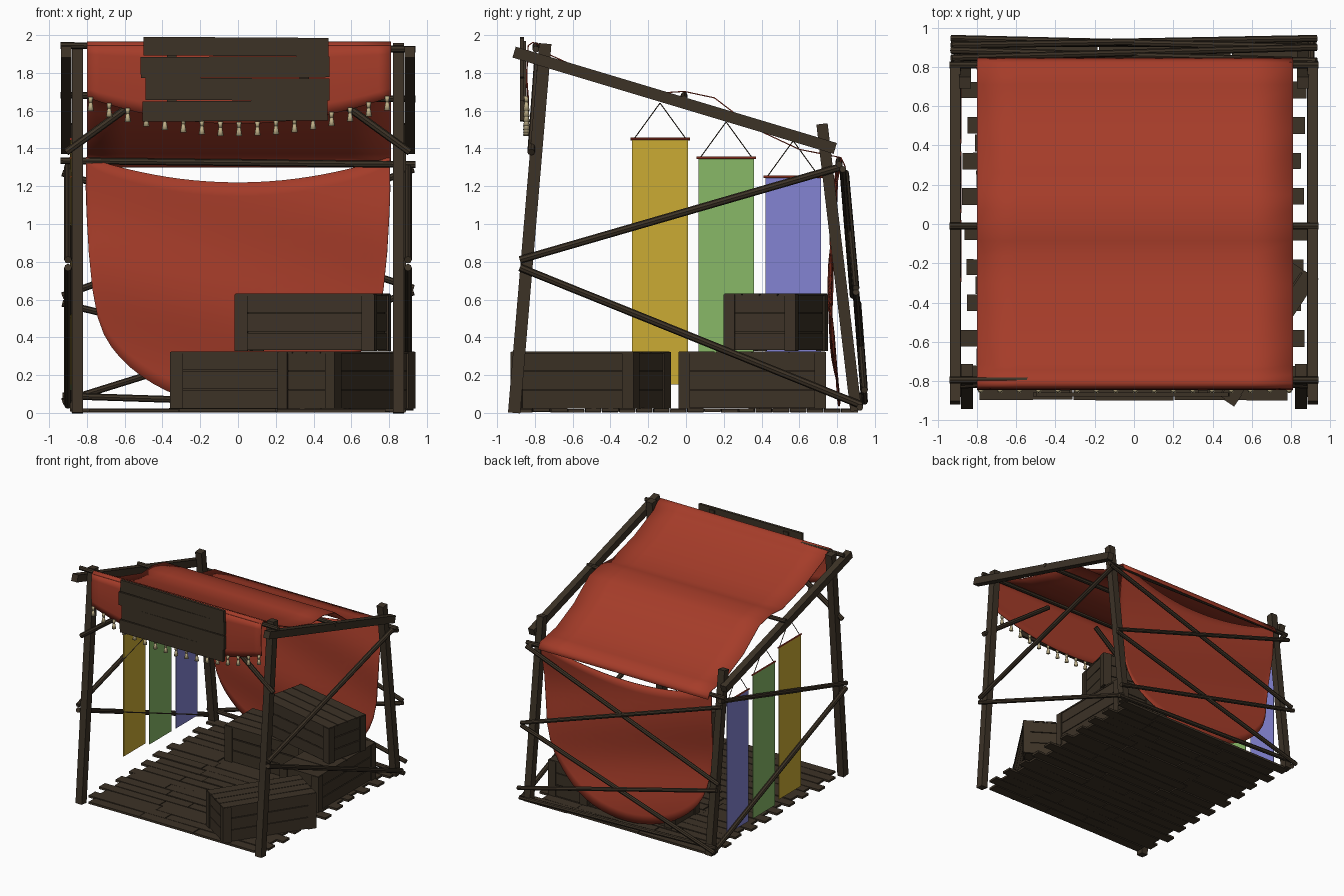
import bpy, bmesh, math, random
from mathutils import Matrix, Vector

if "Cube" in bpy.data.objects:
    bpy.data.objects.remove(bpy.data.objects["Cube"])
random.seed(4)


def material(name, r, g, b):
    m = bpy.data.materials.new(name)
    lin = [((c / 255 + 0.055) / 1.055) ** 2.4 for c in (r, g, b)]
    m.diffuse_color = (*lin, 1)
    m.use_nodes = True
    m.node_tree.nodes["Principled BSDF"].inputs["Base Color"].default_value = m.diffuse_color
    return m


WOOD = material("dark wood", 60, 50, 38)
RED = material("red cloth", 165, 60, 41)
YELLOW = material("yellow cloth", 203, 171, 52)
GREEN = material("green cloth", 136, 184, 103)
BLUE = material("blue cloth", 132, 132, 210)
CREAM = material("cream tassel", 190, 175, 135)


def finish(bm, name, mat, smooth=False, thick=0):
    bmesh.ops.recalc_face_normals(bm, faces=bm.faces)
    for f in bm.faces:
        f.smooth = smooth
    me = bpy.data.meshes.new(name)
    bm.to_mesh(me)
    bm.free()
    me.materials.append(mat)
    ob = bpy.data.objects.new(name, me)
    bpy.context.collection.objects.link(ob)
    if thick:
        mod = ob.modifiers.new("thickness", 'SOLIDIFY')
        mod.thickness = thick
        mod.offset = 0
    return ob


def box(bm, size, loc, rot=None):
    m = Matrix.Translation(loc) @ (rot or Matrix()) @ Matrix.Diagonal((*size, 1))
    bmesh.ops.create_cube(bm, size=1, matrix=m)


def beam(bm, a, b, w, d):
    """Square timber between two points in a plane of constant x."""
    a, b = Vector(a), Vector(b)
    z = (b - a).normalized()
    y = z.cross(Vector((1, 0, 0))).normalized()
    x = y.cross(z)
    rot = Matrix((x, y, z)).transposed().to_4x4()
    box(bm, (w, d, (b - a).length), (a + b) / 2, rot)


def pole(bm, a, b, r, r2=None, n=8):
    a, b = Vector(a), Vector(b)
    q = (b - a).to_track_quat('Z', 'Y').to_matrix().to_4x4()
    bmesh.ops.create_cone(bm, cap_ends=True, segments=n, radius1=r, radius2=r2 or r,
                          depth=(b - a).length, matrix=Matrix.Translation((a + b) / 2) @ q)


def sheet(name, mat, nu, nv, fn, thick=0.006):
    """Cloth surface from a function of two 0-1 parameters."""
    bm = bmesh.new()
    g = [[bm.verts.new(fn(i / nu, j / nv)) for j in range(nv + 1)] for i in range(nu + 1)]
    for i in range(nu):
        for j in range(nv):
            bm.faces.new((g[i][j], g[i + 1][j], g[i + 1][j + 1], g[i][j + 1]))
    return finish(bm, name, mat, True, thick)


# Corner posts, sloping roof beams and side braces
for s, side in ((-1, "left"), (1, "right")):
    bm = bmesh.new()
    beam(bm, (s * .85, -.91, 0), (s * .85, -.745, 1.955), .06, .065)
    finish(bm, side + "_front_post", WOOD)
    bm = bmesh.new()
    beam(bm, (s * .86, .9, .01), (s * .86, .72, 1.53), .06, .06)
    finish(bm, side + "_back_post", WOOD)
    bm = bmesh.new()
    beam(bm, (s * .91, -.91, 1.91), (s * .91, .79, 1.40), .055, .06)
    finish(bm, side + "_roof_beam", WOOD)
    bm = bmesh.new()
    pole(bm, (s * .9, -.88, .81), (s * .9, .83, 1.305), .02)
    pole(bm, (s * .9, -.88, .77), (s * .9, .93, .04), .02)
    finish(bm, side + "_side_braces", WOOD)
    bm = bmesh.new()
    pole(bm, (s * .91, -.82, 1.38), (s * .25, -.785, 1.86), .02)
    finish(bm, side + "_front_strut", WOOD)

# Roof poles running across
for name, y, z in (("front", -.795, 1.935), ("middle", -.01, 1.672), ("back", .81, 1.325)):
    bm = bmesh.new()
    pole(bm, (-.94, y, z + .01), (.94, y, z - .01), .018)
    finish(bm, name + "_roof_pole", WOOD)

# Crossed braces and bottom rail on the back
bm = bmesh.new()
for a, b in (((.93, .83, 1.29), (-.93, .885, .62)), ((.93, .9, .66), (-.93, .845, 1.27)),
             ((.93, .9, .64), (-.93, .945, .06)), ((.93, .945, .12), (-.93, .91, .58)),
             ((.93, .92, .03), (-.93, .92, .09))):
    pole(bm, a, b, .018)
finish(bm, "back_braces", WOOD)

# Floor of staggered planks
bm = bmesh.new()
rows = 20
for i in range(rows):
    y = -.855 + i * 1.72 / (rows - 1)
    end = .87 if i % 2 else .80
    x0, x1 = -end - random.uniform(-.02, .02), end + random.uniform(-.02, .02)
    cuts = [x0, random.uniform(-.45, -.1), random.uniform(.15, .5), x1]
    for a, b in zip(cuts, cuts[1:]):
        box(bm, (b - a - .006, random.uniform(.08, .088), .018),
            ((a + b) / 2, y, .012 + random.uniform(-.002, .004)),
            Matrix.Rotation(random.uniform(-.008, .008), 4, 'Z'))
finish(bm, "floor_planks", WOOD)


# Slatted crates
def crate(name, cx, cy, z0, lx, ly, angle):
    bm = bmesh.new()
    h, t = .30, .012
    base = Matrix.Translation((cx, cy, z0)) @ Matrix.Rotation(angle, 4, 'Z')

    def part(size, loc):
        bmesh.ops.create_cube(bm, size=1, matrix=base @ Matrix.Translation(loc)
                              @ Matrix.Diagonal((*size, 1)))
    part((lx - .05, ly - .05, h - .03), (0, 0, h / 2))
    for k in range(3):
        z = .05 + k * .1
        w = .094 + random.uniform(-.003, .003)
        for s in (-1, 1):
            part((lx - .02, t, w), (0, s * (ly / 2 - .016), z))
            part((t, ly - .02, w), (s * (lx / 2 - .016), 0, z))
    for sx in (-1, 1):
        for sy in (-1, 1):
            part((.07, t, h), (sx * (lx / 2 - .035), sy * (ly / 2 - .006), h / 2))
            part((t, .06, h), (sx * (lx / 2 - .006), sy * (ly / 2 - .03), h / 2))
    for k in range(4):
        part((lx - .01, ly / 4 - .006, t), (0, ly * (k - 1.5) / 4, h - .002))
    finish(bm, name, WOOD)


crate("front_crate", .575, -.505, .022, .78, .36, math.radians(56.5))
crate("right_crate", .605, .35, .022, .37, .78, 0)
crate("left_crate", .025, .52, .022, .77, .38, 0)
crate("top_crate", .395, .475, .328, .76, .39, math.radians(-13))

# Roof cloth, sagging between the poles
prof = [(-.835, 1.945), (-.81, 1.962), (-.77, 1.945), (-.72, 1.895), (-.455, 1.775), (-.16, 1.692),
        (-.01, 1.702), (.15, 1.668), (.365, 1.505), (.6, 1.395), (.82, 1.352), (.845, 1.30)]


def roof(u, v):
    k = v * (len(prof) - 1)
    i = min(int(k), len(prof) - 2)
    f = k - i
    y, z = [prof[i][c] * (1 - f) + prof[i + 1][c] * f for c in (0, 1)]
    return (-.8 + 1.61 * u, y, z)


sheet("roof_cloth", RED, 8, 22, roof)


# Front valance with curved lower edge
def hem(x):
    return 1.53 + .14 * (x / .8) ** 2


def valance(u, v):
    x = -.8 + 1.61 * u
    return (x, -.835 - .008 * math.sin(v * 3.14), 1.945 + (hem(x) - 1.945) * v)


sheet("front_valance", RED, 24, 6, valance)


# Back cloth with sagging top and rounded bottom
def back(u, v):
    s = math.sin((u - .5) * math.pi)
    top = 1.355 - .135 * (1 - s * s)
    low = min(.035 + .7 * (1 - math.sqrt(max(0, 1 - s * s))) + .45 * abs(s) ** 30, 1.3)
    z = low + (top - low) * v
    y = .81 - .045 * math.sin(math.pi * min(1, z / 1.36)) + .012 * math.sin(z * 9 + s * 2)
    return (.805 * s, y, z)


sheet("back_cloth", RED, 32, 16, back)

# Tassels along the valance hem
bm = bmesh.new()
for i in range(17):
    x = -.78 + i * 1.57 / 16
    z = hem(x) + .01
    pole(bm, (x, -.845, z), (x, -.845, z - .03), .013, .010)
    pole(bm, (x, -.845, z - .03), (x, -.845, z - .075), .009, .017)
finish(bm, "tassels", CREAM, True)

# Sign made of four rough blank boards
bm = bmesh.new()
for x0, x1, z0, z1, tilt in ((-.50, .48, 1.89, 1.988, .006), (-.515, .485, 1.775, 1.886, -.004),
                             (-.49, .485, 1.655, 1.772, .005), (-.505, .475, 1.545, 1.652, -.006)):
    box(bm, (x1 - x0, .022, z1 - z0), ((x0 + x1) / 2, -.868, (z0 + z1) / 2),
        Matrix.Rotation(tilt, 4, 'Y'))
for x in (-.35, .35):
    box(bm, (.05, .012, .40), (x, -.852, 1.77))
finish(bm, "sign_boards", WOOD)

# Hanging side banners with rods and cords
for name, mat, y0, y1, z0, z1 in (("yellow", YELLOW, -.285, .01, .15, 1.45),
                                  ("green", GREEN, .065, .36, .12, 1.35),
                                  ("blue", BLUE, .42, .715, .12, 1.25)):
    x = -.885
    bm = bmesh.new()
    box(bm, (.006, y1 - y0, z1 - z0), (x, (y0 + y1) / 2, (z0 + z1) / 2))
    finish(bm, name + "_banner", mat)
    bm = bmesh.new()
    pole(bm, (x, y0 - .01, z1), (x, y1 + .01, z1), .007, n=6)
    finish(bm, name + "_banner_rod", RED)
    bm = bmesh.new()
    mid = (y0 + y1) / 2
    for y in (y0 + .01, y1 - .01):
        pole(bm, (x, y, z1), (x, mid, z1 + .19), .003, n=5)
    finish(bm, name + "_banner_cord", WOOD)
